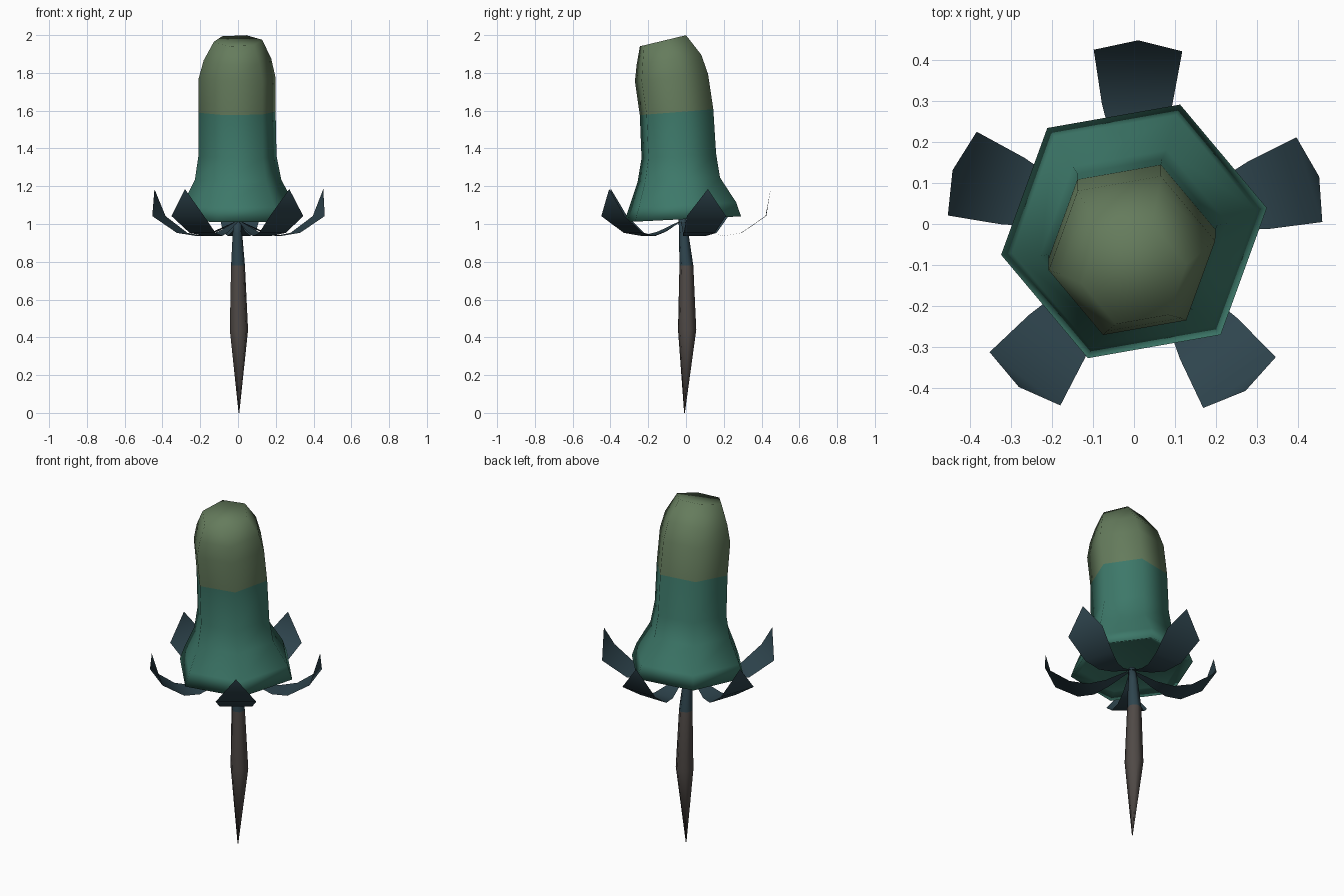
import bpy, bmesh, math
from mathutils import Matrix

cube = bpy.data.objects.get("Cube")
if cube:
    bpy.data.objects.remove(cube)


def material(name, rgb):
    mat = bpy.data.materials.new(name)
    mat.use_nodes = True
    mat.diffuse_color = (*rgb, 1)
    mat.node_tree.nodes["Principled BSDF"].inputs["Base Color"].default_value = (*rgb, 1)
    return mat


moss = material("moss green", (0.130, 0.200, 0.108))
teal = material("teal", (0.047, 0.190, 0.143))
slate = material("slate blue", (0.028, 0.059, 0.076))
brown = material("root brown", (0.080, 0.068, 0.062))


def finish(name, bm, mats):
    mesh = bpy.data.meshes.new(name)
    for face in bm.faces:
        face.smooth = True
    bm.to_mesh(mesh)
    bm.free()
    for mat in mats:
        mesh.materials.append(mat)
    obj = bpy.data.objects.new(name, mesh)
    bpy.context.collection.objects.link(obj)
    return obj


def lofted(name, rings, sides, turn, mats, split):
    """Rings are (x, y, z, radius, slope); bands from index split use the second colour."""
    bm = bmesh.new()
    loops = []
    for x, y, z, r, slope in rings:
        loop = []
        for k in range(sides):
            a = turn + math.tau * k / sides
            dy = r * math.sin(a)
            loop.append(bm.verts.new((x + r * math.cos(a), y + dy, z + slope * dy)))
        loops.append(loop)
    for i, (low, high) in enumerate(zip(loops, loops[1:])):
        for k in range(sides):
            n = (k + 1) % sides
            face = bm.faces.new((low[k], low[n], high[n], high[k]))
            face.material_index = int(i >= split)
    bm.faces.new(loops[0][::-1])
    top = bm.faces.new(loops[-1])
    top.material_index = 1
    return finish(name, bm, mats)


# Bent hexagonal bell with a tilted blunt top and a shallow recess below
bell_rings = [
    (0, -0.018, 1.05, 0.275, 0.05),
    (0, -0.018, 1.025, 0.329, 0.05),
    (0, -0.018, 1.10, 0.302, 0.05),
    (0, -0.038, 1.235, 0.232, 0.05),
    (-0.003, -0.038, 1.36, 0.21, 0.06),
    (-0.005, -0.05, 1.592, 0.207, 0.08),
    (-0.005, -0.077, 1.775, 0.206, 0.1),
    (-0.003, -0.09, 1.87, 0.182, 0.15),
    (0, -0.122, 1.97, 0.13, 0.24),
]
lofted("bell", bell_rings, 6, math.radians(10), (teal, moss), 5)

# Tapered root that becomes the upper stem
stem_rings = [
    (0.005, -0.008, 0, 0.002, 0),
    (0.005, 0.006, 0.44, 0.05, 0),
    (0, 0.002, 0.78, 0.038, 0),
    (-0.003, -0.012, 0.95, 0.026, 0),
    (-0.003, -0.02, 1.03, 0.02, 0),
]
lofted("root_and_stem", stem_rings, 6, math.radians(15), (brown, slate), 2)

# Five thin curled sepals around the stem top: (distance out, height, half width)
sepal_profile = [(0.02, 1.01, 0.01), (0.13, 0.96, 0.035), (0.22, 0.937, 0.06),
                 (0.315, 0.953, 0.086), (0.445, 1.042, 0.108)]
for i in range(5):
    bm = bmesh.new()
    rows = [[bm.verts.new((out, side * half, z)) for side in (-1, 1)]
            for out, z, half in sepal_profile]
    for a, b in zip(rows, rows[1:]):
        bm.faces.new((a[0], b[0], b[1], a[1]))
    tip = bm.verts.new((0.47, 0, 1.185))
    bm.faces.new((rows[-1][0], tip, rows[-1][1]))
    place = Matrix.Translation((0.002, -0.022, 0))
    bm.transform(place @ Matrix.Rotation(math.radians(89 + 72 * i), 4, "Z"))
    finish(f"sepal_{i + 1}", bm, (slate,))
